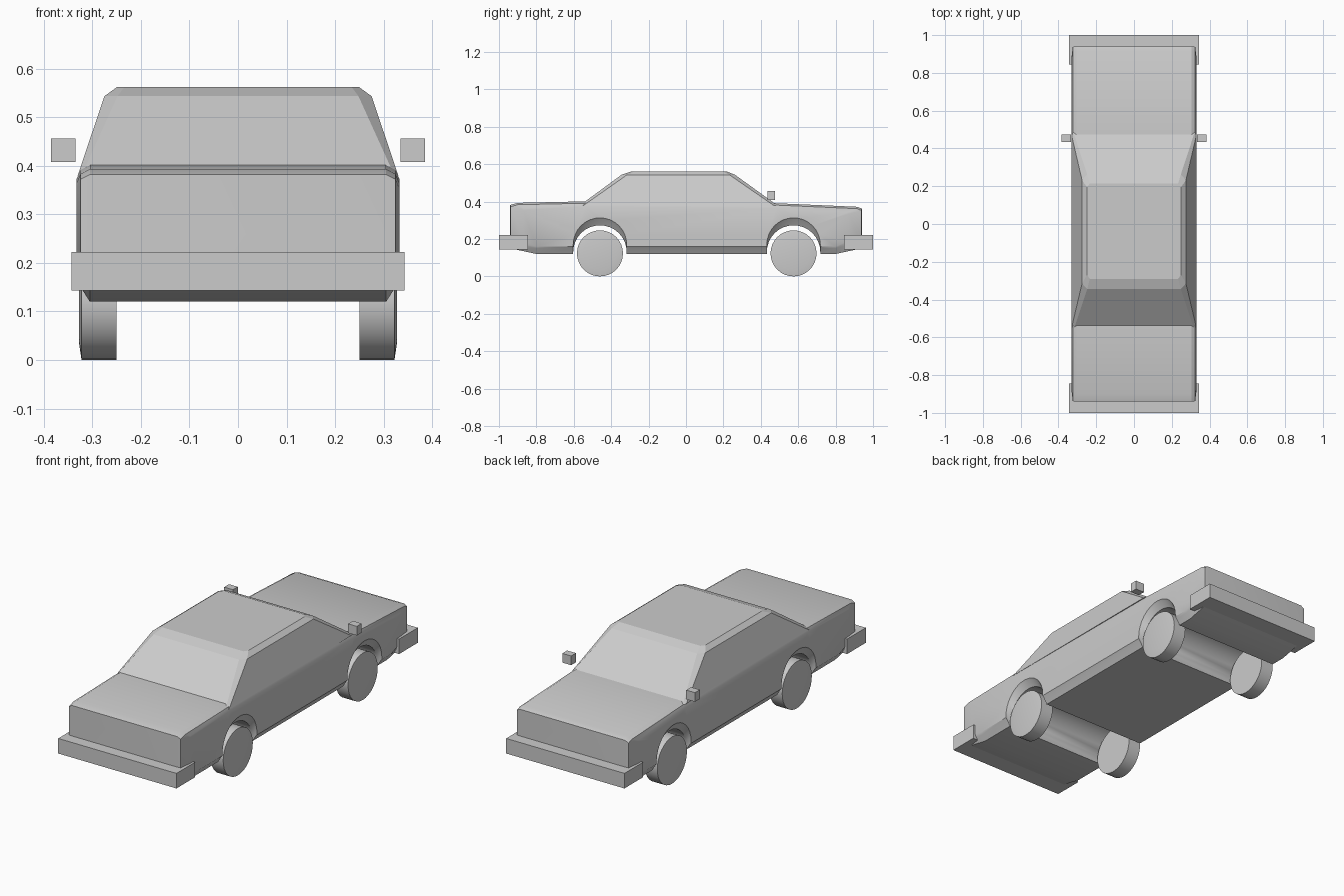
import bpy, bmesh
from math import sin, cos, pi, radians

if "Cube" in bpy.data.objects:
    bpy.data.objects.remove(bpy.data.objects["Cube"])

ARCH_Y = (-0.46, 0.575)


def loft(name, rings, smooth=0):
    """Skin closed rings of equal length and cap both ends."""
    bm = bmesh.new()
    vr = [[bm.verts.new(p) for p in ring] for ring in rings]
    n = len(vr[0])
    for a, b in zip(vr, vr[1:]):
        for i in range(n):
            j = (i + 1) % n
            bm.faces.new((a[i], a[j], b[j], b[i]))
    caps = [bm.faces.new(vr[0]), bm.faces.new(vr[-1])]
    bmesh.ops.recalc_face_normals(bm, faces=bm.faces[:])
    if n > 40:
        bmesh.ops.triangulate(bm, faces=caps)
    me = bpy.data.meshes.new(name)
    bm.to_mesh(me)
    bm.free()
    ob = bpy.data.objects.new(name, me)
    bpy.context.collection.objects.link(ob)
    if smooth:
        bpy.ops.object.select_all(action='DESELECT')
        ob.select_set(True)
        bpy.context.view_layer.objects.active = ob
        bpy.ops.object.shade_smooth_by_angle(angle=radians(smooth))
    return ob


def box(name, lo, hi):
    (x0, y0, z0), (x1, y1, z1) = lo, hi
    return loft(name, [[(x0, y0, z), (x1, y0, z), (x1, y1, z), (x0, y1, z)]
                       for z in (z0, z1)])


# Lower body: side outline with wheel arches, lofted across the width
under = [(-0.94, 0.15), (-0.80, 0.12)]
for cy in ARCH_Y:
    under.append((cy - 0.143, 0.12))
    for k in range(17):
        a = pi - pi * k / 16
        under.append((cy + 0.143 * cos(a), 0.13 + 0.143 * sin(a)))
    under.append((cy + 0.143, 0.12))
under += [(0.80, 0.12), (0.94, 0.15)]
upper = [(0.94, 0.362), (0.915, 0.372), (0.48, 0.391), (-0.54, 0.401),
         (-0.90, 0.393), (-0.94, 0.382)]


def section(x, end, drop, lift):
    def clamp(y):
        return max(-end, min(end, y))
    return ([(x, clamp(y), z + lift) for y, z in under]
            + [(x, clamp(y), z - drop) for y, z in upper])


stations = [(0.332, 0.87, 0.028, 0.04), (0.324, 0.938, 0.010, 0.03), (0.305, 0.94, 0, 0)]
rings = [section(-x, e, d, l) for x, e, d, l in stations]
rings += [section(x, e, d, l) for x, e, d, l in reversed(stations)]
loft("car_body", rings, 25)


# Cabin: tapered rings with cut corners
def cabin_ring(x, back, front, z, cx, cy):
    pts = [(x - cx, back), (x, back + cy), (x, front - cy), (x - cx, front)]
    return [(px, py, z) for px, py in pts] + [(-px, py, z) for px, py in reversed(pts)]


loft("cabin", [cabin_ring(0.330, -0.567, 0.488, 0.38, 0.008, 0.02),
               cabin_ring(0.275, -0.345, 0.262, 0.543, 0.027, 0.03),
               cabin_ring(0.249, -0.29, 0.215, 0.562, 0.015, 0.02)])

# Bumpers
box("rear_bumper", (-0.343, -1.0, 0.143), (0.343, -0.845, 0.222))
box("front_bumper", (-0.343, 0.845, 0.143), (0.343, 1.0, 0.222))

# Wheels and wing mirrors on both sides
for s, side in ((-1, "left"), (1, "right")):
    for cy, end in zip(ARCH_Y, ("rear", "front")):
        loft(f"{end}_{side}_wheel",
             [[(s * x, cy + r * cos(2 * pi * k / 32), 0.123 + r * sin(2 * pi * k / 32))
               for k in range(32)]
              for x, r in ((0.25, 0.123), (0.322, 0.123), (0.327, 0.09))], 30)
    x0, x1 = sorted((s * 0.334, s * 0.385))
    box(f"{side}_mirror", (x0, 0.435, 0.408), (x1, 0.475, 0.456))
